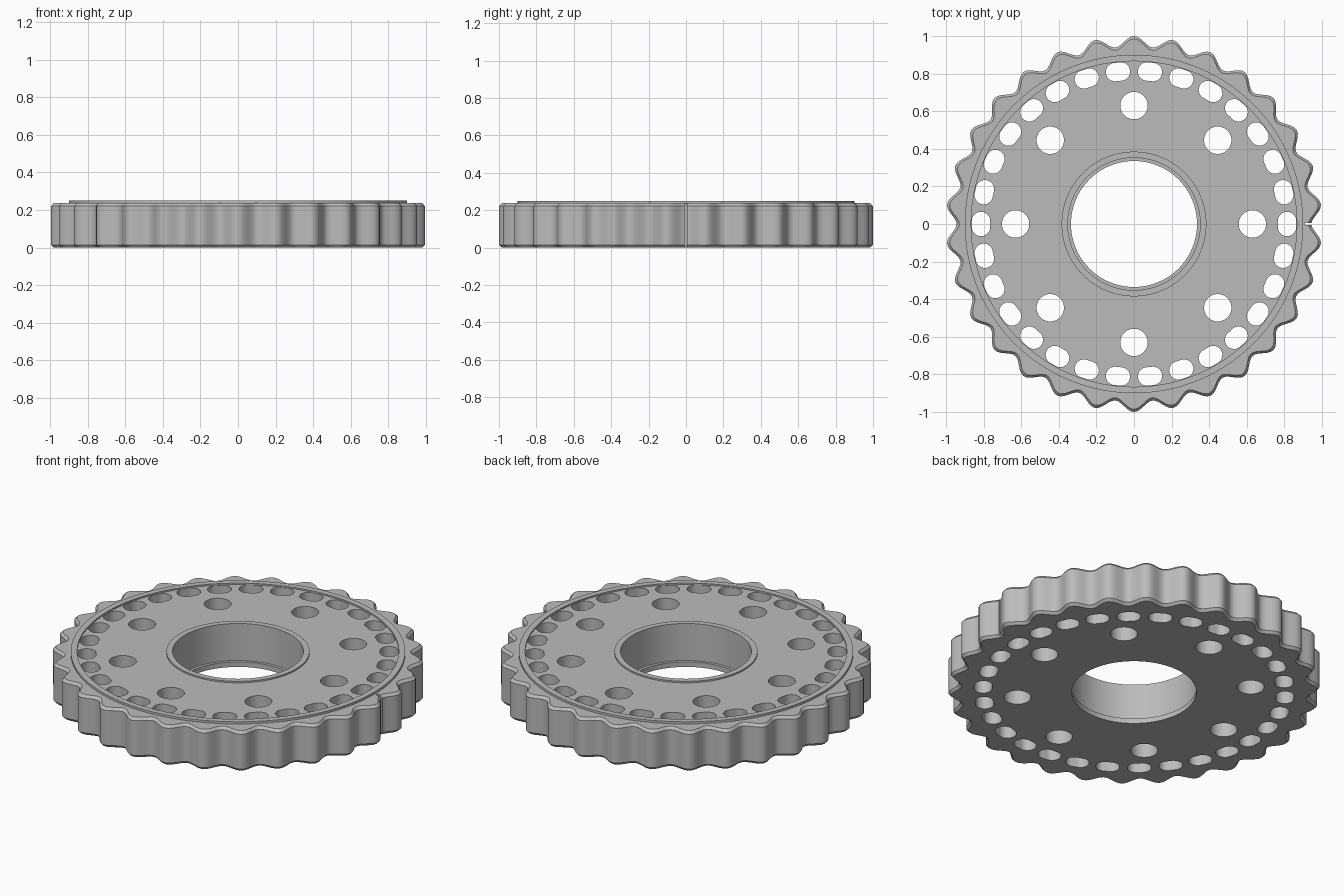
import bpy, bmesh
from math import sin, cos, pi, radians

cube = bpy.data.objects.get("Cube")
if cube:
    bpy.data.objects.remove(cube, do_unlink=True)

TEETH = 30
SEGMENTS = 360

metal = bpy.data.materials.new("light_grey_metal")
metal.use_nodes = True
grey = (0.5, 0.5, 0.5, 1)
metal.diffuse_color = grey
metal.node_tree.nodes["Principled BSDF"].inputs["Base Color"].default_value = grey


def make_object(name, bm):
    bmesh.ops.recalc_face_normals(bm, faces=bm.faces)
    mesh = bpy.data.meshes.new(name)
    bm.to_mesh(mesh)
    bm.free()
    mesh.materials.append(metal)
    obj = bpy.data.objects.new(name, mesh)
    bpy.context.collection.objects.link(obj)
    return obj


def scallop(a):
    # Rounded teeth with valleys on the x axis
    return 0.972 - 0.028 * cos(TEETH * a)


def prism(bm, outline, low=-0.1, high=0.4):
    rings = [[bm.verts.new((x, y, z)) for x, y in outline] for z in (low, high)]
    bm.faces.new(rings[0][::-1])
    bm.faces.new(rings[1])
    n = len(outline)
    for i in range(n):
        j = (i + 1) % n
        bm.faces.new((rings[0][i], rings[0][j], rings[1][j], rings[1][i]))


def rounded_hole(bm, distance, angle, radius, stretch=0.0, steps=32):
    # Stadium outline whose long axis follows the rim
    outline = []
    for i in range(steps):
        t = 2 * pi * (i + 0.5) / steps
        u = distance + radius * cos(t)
        v = radius * sin(t) + (stretch if sin(t) > 0 else -stretch)
        outline.append((u * cos(angle) - v * sin(angle), u * sin(angle) + v * cos(angle)))
    prism(bm, outline)


# Ring body: (radius or offset from the toothed edge, height, toothed)
profile = [
    (0.335, 0, False), (-0.015, 0, True), (0, 0.015, True), (0, 0.222, True),
    (-0.015, 0.237, True), (0.9, 0.237, False), (0.9, 0.25, False),
    (0.866, 0.25, False), (0.866, 0.241, False), (0.385, 0.241, False),
    (0.385, 0.25, False), (0.352, 0.25, False), (0.352, 0.03, False),
    (0.335, 0.03, False),
]
bm = bmesh.new()
columns = []
for s in range(SEGMENTS):
    a = 2 * pi * s / SEGMENTS
    column = []
    for r, z, toothed in profile:
        radius = r + scallop(a) if toothed else r
        column.append(bm.verts.new((radius * cos(a), radius * sin(a), z)))
    columns.append(column)
for s in range(SEGMENTS):
    here, there = columns[s], columns[(s + 1) % SEGMENTS]
    for k in range(len(profile)):
        m = (k + 1) % len(profile)
        bm.faces.new((here[k], there[k], there[m], here[m]))
wheel = make_object("toothed_ring", bm)

# Cutters: rim slots, bolt holes and the index notch
bm = bmesh.new()
for i in range(TEETH):
    rounded_hole(bm, 0.814, 2 * pi * i / TEETH, 0.049, 0.016)
for i in range(8):
    rounded_hole(bm, 0.63, radians(45 * i), 0.073)
prism(bm, [(0.91, -0.006), (1.1, -0.006), (1.1, 0.006), (0.91, 0.006)])
cutter = make_object("hole_cutters", bm)
cutter.hide_render = True

cut = wheel.modifiers.new("holes", "BOOLEAN")
cut.operation = "DIFFERENCE"
cut.solver = "EXACT"
cut.object = cutter

bpy.ops.object.select_all(action="DESELECT")
wheel.select_set(True)
bpy.context.view_layer.objects.active = wheel
bpy.ops.object.modifier_apply(modifier=cut.name)
bpy.data.objects.remove(cutter, do_unlink=True)
bpy.ops.object.shade_smooth_by_angle(angle=radians(30))
